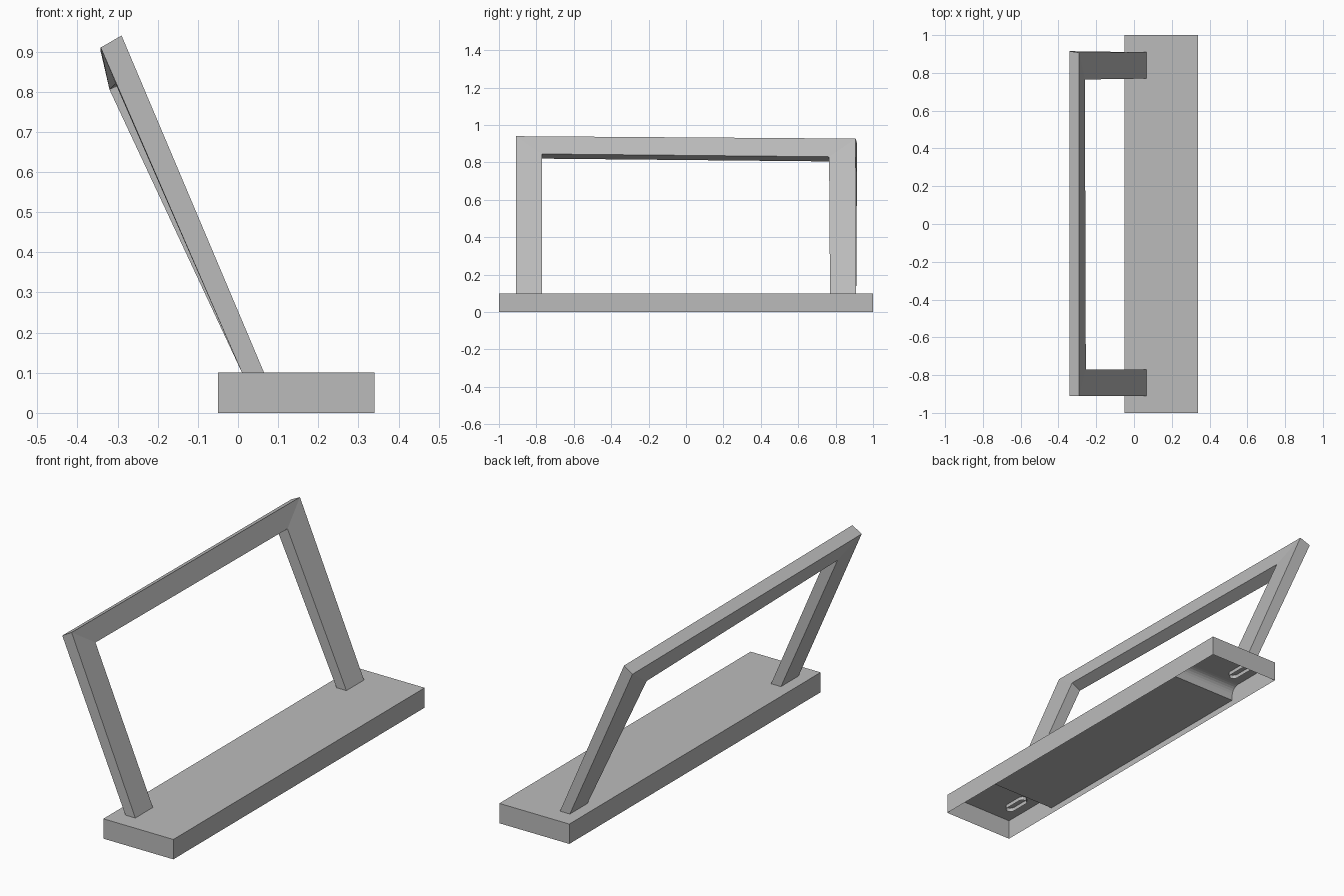
import bpy, bmesh, math

cube = bpy.data.objects.get("Cube")
if cube:
    bpy.data.objects.remove(cube)

grey = bpy.data.materials.new("plain grey")
grey.use_nodes = True
grey.diffuse_color = (0.5, 0.5, 0.5, 1)
grey.node_tree.nodes["Principled BSDF"].inputs["Base Color"].default_value = (0.5, 0.5, 0.5, 1)

LEFT, RIGHT, TOP = -0.05, 0.34, 0.1


def finish(name, bm, recalc=True):
    if recalc:
        bmesh.ops.recalc_face_normals(bm, faces=bm.faces)
    mesh = bpy.data.meshes.new(name)
    bm.to_mesh(mesh)
    bm.free()
    mesh.materials.append(grey)
    obj = bpy.data.objects.new(name, mesh)
    bpy.context.collection.objects.link(obj)
    return obj


def loft(bm, rings, closed=True):
    """Join successive rings of points with quads."""
    rows = [[bm.verts.new(p) for p in ring] for ring in rings]
    for a, b in zip(rows, rows[1:]):
        n = len(a)
        for i in range(n if closed else n - 1):
            j = (i + 1) % n
            bm.faces.new((a[i], a[j], b[j], b[i]))
    return rows


# Base: thin shell, open underneath
bm = bmesh.new()
corners = [(LEFT, -1), (RIGHT, -1), (RIGHT, 1), (LEFT, 1)]
rows = loft(bm, [[(x, y, z) for x, y in corners] for z in (0, TOP)])
bm.faces.new(rows[1])
finish("base_shell", bm, recalc=False)

# Underside panel: lowered middle with curved shoulders
bm = bmesh.new()
half = [(0.68, 0.03), (0.68, 0.055)]
for i in range(1, 7):
    a = math.radians(15 * i)
    half.append((0.725 - 0.045 * math.cos(a), 0.055 + 0.044 * math.sin(a)))
profile = [(-y, z) for y, z in reversed(half)] + half
loft(bm, [[(x, y, z) for y, z in profile] for x in (RIGHT - 0.001, LEFT + 0.001)], closed=False)
finish("underside_panel", bm, recalc=False)

# Leaning frame: foot, corner, corner, foot
# each ring runs outer upper, outer lower, inner lower, inner upper
def foot(side):
    return [(x, side * y, TOP) for x, y in
            ((0.065, 0.91), (0.01, 0.91), (0.01, 0.77), (0.065, 0.77))]


front_corner = [(-0.29, -0.91, 0.94), (-0.342, -0.91, 0.91),
                (-0.305, -0.77, 0.82), (-0.255, -0.77, 0.845)]
back_corner = [(-0.29, 0.907, 0.927), (-0.342, 0.915, 0.9),
               (-0.32, 0.77, 0.805), (-0.26, 0.765, 0.83)]
bm = bmesh.new()
rows = loft(bm, [foot(-1), front_corner, back_corner, foot(1)])
bm.faces.new(rows[0])
bm.faces.new(rows[-1])
finish("leaning_frame", bm)

# Small rounded slot rims below each foot
for side, name in ((-1, "front_slot_rim"), (1, "back_slot_rim")):
    bm = bmesh.new()
    outline = []
    for i in range(14):
        a = math.pi * (i % 7) / 6 + (math.pi if i > 6 else 0)
        shift = 0.045 if i < 7 else -0.045
        outline.append((0.038 + 0.022 * math.cos(a),
                        side * 0.84 + shift + 0.022 * math.sin(a)))
    loft(bm, [[(x, y, z) for x, y in outline] for z in (TOP - 0.02, TOP - 0.001)])
    finish(name, bm)
